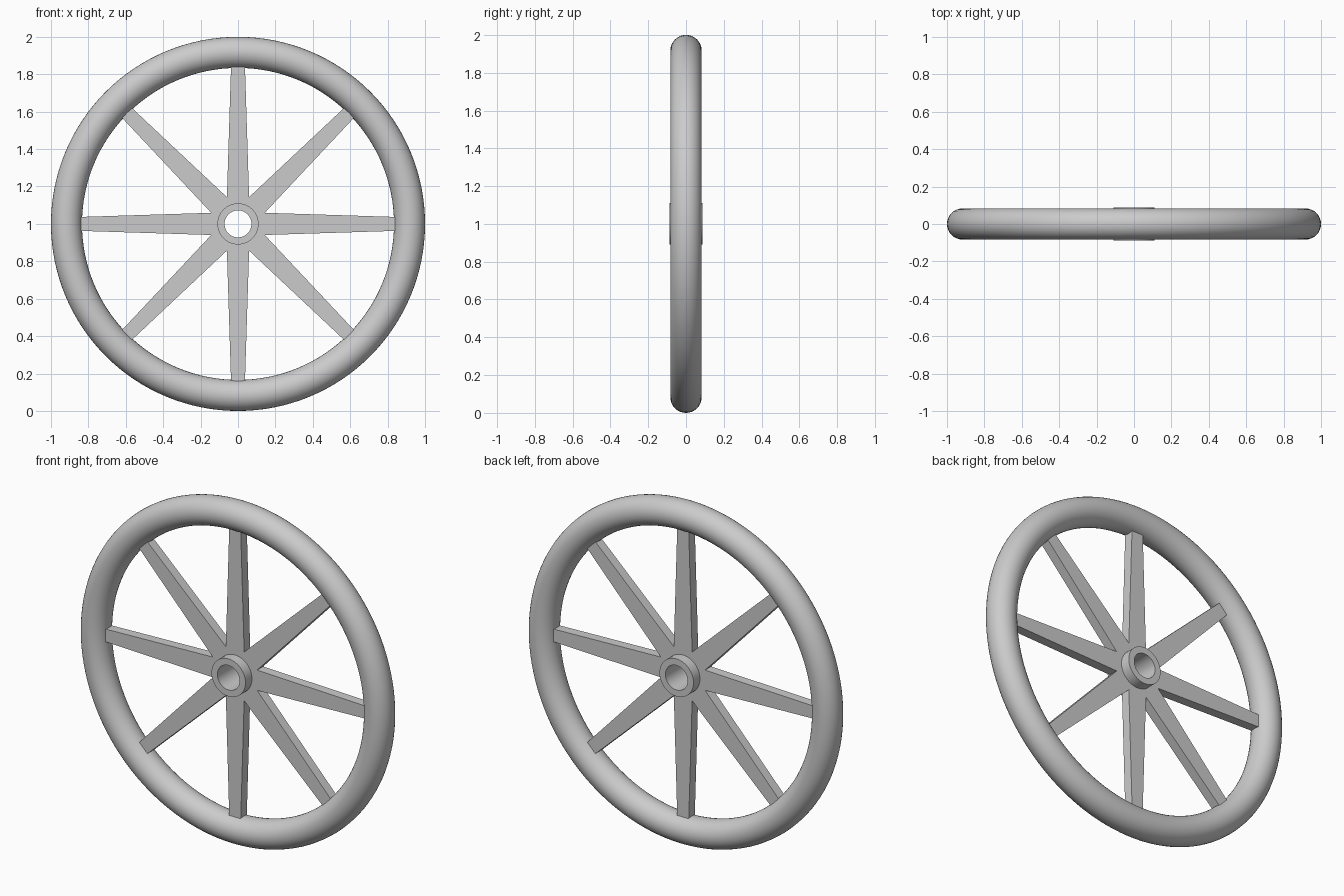
import bpy, bmesh, math
from mathutils import Matrix, Vector

cube = bpy.data.objects.get("Cube")
if cube:
    bpy.data.objects.remove(cube, do_unlink=True)

GREY = (0.6, 0.6, 0.6, 1)
mat = bpy.data.materials.new("plain_grey")
mat.use_nodes = True
mat.diffuse_color = GREY
mat.node_tree.nodes["Principled BSDF"].inputs["Base Color"].default_value = GREY

CENTRE = Vector((0, 0, 1))


def finish(name, bm, smooth=True):
    bmesh.ops.recalc_face_normals(bm, faces=bm.faces)
    mesh = bpy.data.meshes.new(name)
    bm.to_mesh(mesh)
    bm.free()
    mesh.materials.append(mat)
    obj = bpy.data.objects.new(name, mesh)
    obj.location = CENTRE
    bpy.context.collection.objects.link(obj)
    if smooth:
        bpy.ops.object.select_all(action='DESELECT')
        obj.select_set(True)
        bpy.context.view_layer.objects.active = obj
        bpy.ops.object.shade_smooth_by_angle(angle=math.radians(35))
    return obj


def ring(name, profile, steps):
    """Turn a closed (radius, depth) profile about the axle."""
    bm = bmesh.new()
    verts = [bm.verts.new((r, y, 0)) for r, y in profile]
    edges = [bm.edges.new((verts[i - 1], verts[i])) for i in range(len(verts))]
    bmesh.ops.spin(bm, geom=verts + edges, cent=(0, 0, 0), axis=(0, 1, 0),
                   angle=math.tau, steps=steps, use_merge=True)
    bmesh.ops.remove_doubles(bm, verts=bm.verts, dist=0.0001)
    return finish(name, bm)


# Round rim
TUBE = 0.083
angles = [math.tau * i / 32 for i in range(32)]
ring("rim", [(1 - TUBE + TUBE * math.cos(a), TUBE * math.sin(a)) for a in angles], 128)

# Hub sleeve with an open axle hole
ring("hub", [(0.072, -0.088), (0.11, -0.088), (0.11, 0.088), (0.072, 0.088)], 64)

# Flat spokes that narrow toward the rim
outline = [(-0.061, 0.09), (0.061, 0.09), (0.037, 0.85), (-0.037, 0.85)]
HALF = 0.028
for i in range(8):
    bm = bmesh.new()
    face = bm.faces.new([bm.verts.new((x, -HALF, z)) for x, z in outline])
    out = bmesh.ops.extrude_face_region(bm, geom=[face])["geom"]
    moved = [g for g in out if isinstance(g, bmesh.types.BMVert)]
    bmesh.ops.translate(bm, verts=moved, vec=(0, 2 * HALF, 0))
    bmesh.ops.transform(bm, matrix=Matrix.Rotation(math.tau * i / 8, 4, 'Y'), verts=bm.verts)
    finish(f"spoke_{i + 1}", bm, smooth=False)
